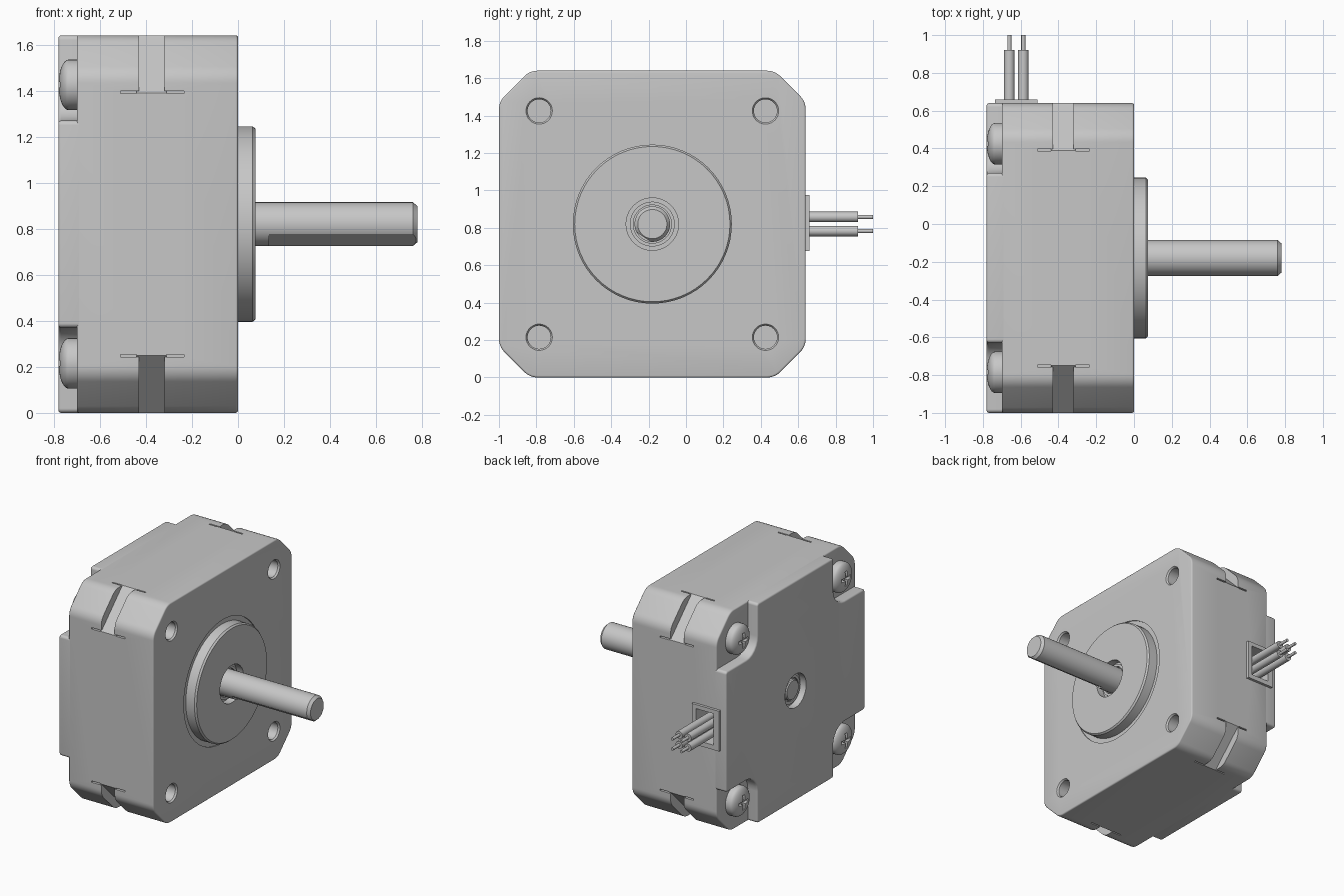
import bpy, bmesh, math
from mathutils import Vector, Matrix

cube = bpy.data.objects.get("Cube")
if cube:
    bpy.data.objects.remove(cube, do_unlink=True)

CY, CZ, HALF = -0.18, 0.82, 0.82      # motor axis and half width
SIGNS = [(a, b) for a in (-1, 1) for b in (-1, 1)]

grey = bpy.data.materials.new("satin_grey")
grey.use_nodes = True
COLOUR = (0.57, 0.57, 0.57, 1)
grey.diffuse_color = COLOUR
grey.node_tree.nodes["Principled BSDF"].inputs["Base Color"].default_value = COLOUR


def finish(name, bm):
    bmesh.ops.recalc_face_normals(bm, faces=bm.faces)
    mesh = bpy.data.meshes.new(name)
    bm.to_mesh(mesh)
    bm.free()
    obj = bpy.data.objects.new(name, mesh)
    bpy.context.collection.objects.link(obj)
    mesh.materials.append(grey)
    return obj


def activate(obj):
    bpy.ops.object.select_all(action='DESELECT')
    obj.select_set(True)
    bpy.context.view_layer.objects.active = obj


def smooth(obj, degrees=32):
    activate(obj)
    bpy.ops.object.shade_smooth_by_angle(angle=math.radians(degrees))


def fillet(points, radii, seg=6):
    """Round every corner of a closed 2D outline."""
    out = []
    for i, (p, r) in enumerate(zip(points, radii)):
        a = (points[i - 1] - p).normalized()
        b = (points[(i + 1) % len(points)] - p).normalized()
        half = math.acos(a.dot(b)) / 2
        centre = p + (a + b).normalized() * (r / math.sin(half))
        start = p + a * (r / math.tan(half)) - centre
        end = p + b * (r / math.tan(half)) - centre
        for k in range(seg + 1):
            t = k / seg
            sweep = math.pi - 2 * half
            out.append(centre + (start * math.sin((1 - t) * sweep) + end * math.sin(t * sweep))
                       / math.sin(sweep))
    return out


def quarter_turns(points):
    """Repeat an outline piece around the four corners."""
    out = []
    for _ in range(4):
        out += [Vector(p) for p in points]
        points = [(-y, x) for x, y in points]
    return out


def prism(name, outline, x0, x1, bevel_x=None, bevel=0.01):
    """Extrude a y-z outline along the axis and round one end's rim."""
    bm = bmesh.new()
    face = bm.faces.new([bm.verts.new((x0, CY + p[0], CZ + p[1])) for p in outline])
    ext = bmesh.ops.extrude_face_region(bm, geom=[face])
    bmesh.ops.translate(bm, vec=(x1 - x0, 0, 0),
                        verts=[v for v in ext['geom'] if isinstance(v, bmesh.types.BMVert)])
    # keep the starting face so the solid is closed
    if not any(all(abs(v.co.x - x0) < 1e-6 for v in f.verts) for f in bm.faces):
        bm.faces.new([v for v in bm.verts if abs(v.co.x - x0) < 1e-6])
    if bevel_x is not None:
        rim = [e for e in bm.edges if all(abs(v.co.x - bevel_x) < 1e-5 for v in e.verts)]
        bmesh.ops.bevel(bm, geom=rim, offset=bevel, segments=3, profile=0.5, affect='EDGES')
    return finish(name, bm)


def lathe(name, profile, y=CY, z=CZ, steps=48):
    """Spin (x, radius) points about a line parallel to x."""
    bm = bmesh.new()
    verts = [bm.verts.new((x, r, 0)) for x, r in profile]
    edges = [bm.edges.new(pair) for pair in zip(verts, verts[1:])]
    bmesh.ops.spin(bm, geom=verts + edges, cent=(0, 0, 0), axis=(1, 0, 0),
                   angle=math.tau, steps=steps)
    bmesh.ops.remove_doubles(bm, verts=bm.verts, dist=1e-5)
    bmesh.ops.translate(bm, vec=(0, y, z), verts=bm.verts)
    return finish(name, bm)


def rod(name, x0, x1, r, steps=48):
    return lathe(name, [(x0, 0), (x0, r), (x1, r), (x1, 0)], steps=steps)


def box(name, lo, hi):
    bm = bmesh.new()
    bmesh.ops.create_cube(bm, size=1)
    for v in bm.verts:
        v.co = [l + (c + 0.5) * (h - l) for c, l, h in zip(v.co, lo, hi)]
    return finish(name, bm)


def cut(obj, cutters):
    for c in cutters:
        c.hide_render = True
        mod = obj.modifiers.new("cut", 'BOOLEAN')
        mod.operation, mod.solver, mod.object = 'DIFFERENCE', 'EXACT', c
        activate(obj)
        bpy.ops.object.modifier_apply(modifier=mod.name)
        bpy.data.objects.remove(c, do_unlink=True)


def slots():
    """Thin slots on the four sides where the lamination grooves end."""
    cutters = []
    for side, end in SIGNS:
        w = sorted((end * 0.567, end * 0.578))
        d = sorted((side * (HALF - 0.025), side * (HALF + 0.05)))
        cutters.append(box("slot", (-0.51, CY + d[0], CZ + w[0]), (-0.235, CY + d[1], CZ + w[1])))
        cutters.append(box("slot", (-0.51, CY + w[0], CZ + d[0]), (-0.235, CY + w[1], CZ + d[1])))
    return cutters


# Outlines: cap with cut corners, deeper-cut core, and cross-shaped rear plate
cap = fillet(quarter_turns([(HALF, HALF - 0.165), (HALF - 0.165, HALF)]), [0.1] * 8)
core = quarter_turns([(HALF, HALF - 0.25), (HALF - 0.25, HALF)])
n = HALF - 0.37
cross = fillet(quarter_turns([(HALF, n), (n, n), (n, HALF)]), [0.02, 0.13, 0.02] * 4)

# Body shells
front_cap = prism("front_cap", cap, -0.32, 0, 0)
rear_cap = prism("rear_cap", cap, -0.70, -0.43, -0.70)
smooth(prism("laminated_core", core, -0.44, -0.31))
rear_plate = prism("rear_plate", cross, -0.78, -0.69, -0.78, 0.012)

# Mounting holes, shallow ring recess, slots, wire opening and rear bearing hole
holes = [lathe("hole", [(-0.2, 0), (-0.2, 0.062), (-0.012, 0.062), (0.002, 0.072), (0.05, 0.072), (0.05, 0)],
               CY + a * 0.605, CZ + b * 0.605, 32) for a, b in SIGNS]
cut(front_cap, holes + [rod("ring_recess", -0.008, 0.1, 0.46, steps=64)] + slots())
opening = ((-0.69, 0.45, 0.71), (-0.545, 0.8, 0.945))
cut(rear_cap, slots() + [box("opening", *opening)])
cut(rear_plate, [rod("rear_hole", -0.73, -0.9, 0.125)])
for part in (front_cap, rear_cap, rear_plate):
    smooth(part)

# Front pilot boss with a bearing seat
smooth(lathe("pilot_boss", [(-0.05, 0), (-0.05, 0.425), (0.063, 0.425), (0.075, 0.415), (0.075, 0.14),
                            (0.02, 0.14), (0.02, 0)], steps=64))
smooth(lathe("front_bearing", [(0.015, 0.12), (0.04, 0.12), (0.04, 0.102), (0.015, 0.102)]))
smooth(lathe("rear_bearing", [(-0.72, 0.105), (-0.745, 0.105), (-0.745, 0.085), (-0.72, 0.085)]))

# Output shaft with a milled flat, and its rear end
shaft = lathe("shaft", [(0, 0), (0, 0.095), (0.76, 0.095), (0.78, 0.078), (0.78, 0)])
flat = box("flat", (0.135, 0.083, -0.2), (0.9, 0.3, 0.2))
flat.data.transform(Matrix.Translation((0, CY, CZ)) @ Matrix.Rotation(math.radians(180 + 56), 4, 'X'))
cut(shaft, [flat])
smooth(shaft, 16)
smooth(lathe("shaft_rear_end", [(-0.70, 0), (-0.70, 0.075), (-0.75, 0.075), (-0.757, 0.068), (-0.757, 0)]))

# Domed screws with a cross recess in each rear corner
for a, b in SIGNS:
    y, z = CY + a * 0.605, CZ + b * 0.605
    dome = [(-0.735 - 0.045 * math.sin(t), 0.11 * math.cos(t)) for t in
            [math.pi / 2 * k / 8 for k in range(8)]]
    screw = lathe("corner_screw", [(-0.69, 0), (-0.69, 0.11)] + dome + [(-0.78, 0)], y, z, 32)
    cut(screw, [box("driver", (-0.85, y - p, z - q), (-0.752, y + p, z + q))
                for p, q in ((0.055, 0.012), (0.012, 0.055))])
    smooth(screw)

# Wire outlet frame on the back side
frame = box("wire_frame", (-0.735, 0.62, 0.675), (-0.51, 0.66, 0.975))
cut(frame, [box("opening", *opening)])

# Four insulated wires with bare ends
for x in (-0.66, -0.586):
    for z in (0.783, 0.858):
        wire = lathe("wire", [(0.46, 0), (0.46, 0.028), (0.92, 0.028), (0.92, 0.011), (1, 0.011), (1, 0)],
                     0, 0, 20)
        wire.data.transform(Matrix.Translation((x, 0, z)) @ Matrix.Rotation(math.pi / 2, 4, 'Z'))
        smooth(wire)
